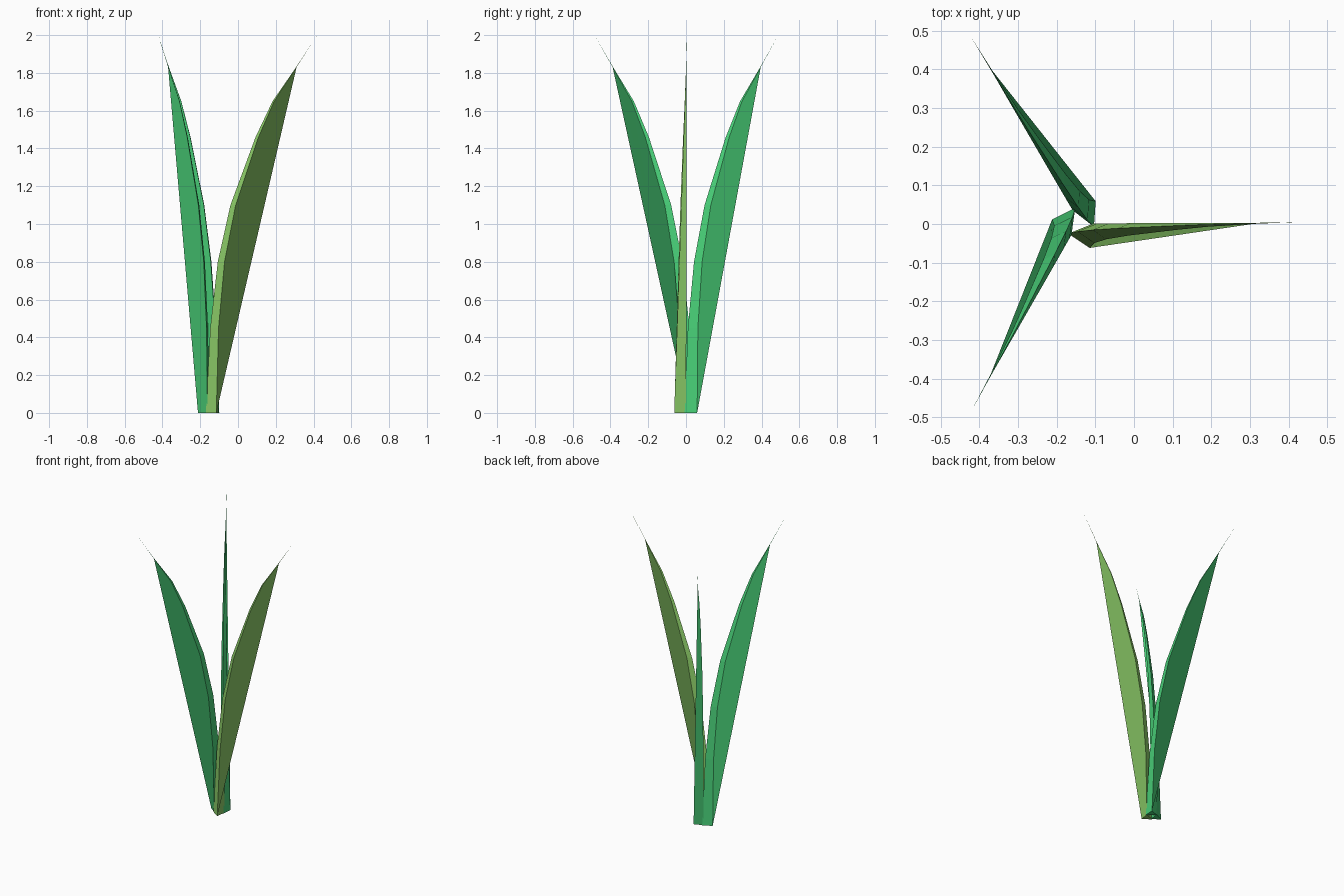
import bpy
import math
from mathutils import Matrix, Vector

cube = bpy.data.objects.get("Cube")
if cube:
    bpy.data.objects.remove(cube, do_unlink=True)


def make_material(name, rgb):
    mat = bpy.data.materials.new(name)
    mat.use_nodes = True
    colour = (*rgb, 1.0)
    mat.diffuse_color = colour
    mat.node_tree.nodes["Principled BSDF"].inputs["Base Color"].default_value = colour
    return mat


leaf_green = make_material("leaf_green", (0.065, 0.62, 0.185))
lime_green = make_material("lime_green", (0.262, 0.6, 0.138))

# Blade spine: reach outward, height, thickness factor
SPINE = [(0.012, 0, 1), (0.027, 0.45, 0.8), (0.061, 0.8, 0.65), (0.122, 1.1, 0.5),
         (0.246, 1.46, 0.28), (0.331, 1.65, 0.15), (0.451, 1.83, 0.04)]
TIP = (0.562, 0.002, 2.0)
# Triangular cross-section: inner ridge and two outer edges
SECTION = [(-0.04, 0.004), (0.015, -0.033), (0.024, 0.03)]
SWAY = -0.032
CENTRE = (-0.142, 0.003, 0)


def make_blade(name, angle, material):
    verts = [(x + dx * t, (SWAY + dy) * t, z)
             for x, z, t in SPINE for dx, dy in SECTION] + [TIP]
    turn = Matrix.Translation(CENTRE) @ Matrix.Rotation(math.radians(angle), 4, 'Z')
    verts = [turn @ Vector(v) for v in verts]
    last = len(SPINE) - 1
    tip = len(verts) - 1

    def ridge(i):
        return 3 * i

    def right(i):
        return 3 * i + 1

    def left(i):
        return 3 * i + 2

    # Curved strips either side of the ridge, and the base
    faces = [(ridge(0), left(0), right(0))]
    for i in range(last):
        faces.append((ridge(i), right(i), right(i + 1), ridge(i + 1)))
        faces.append((left(i), ridge(i), ridge(i + 1), left(i + 1)))
    faces.append((ridge(last), right(last), tip))
    faces.append((left(last), ridge(last), tip))

    # Outer web fanned from the foot of the right edge
    first_web = len(faces)
    foot = right(0)
    for i in range(last):
        faces.append((foot, left(i), left(i + 1)))
        if i > 0:
            faces.append((foot, right(i + 1), right(i)))
    faces.append((foot, left(last), right(last)))
    faces.append((right(last), left(last), tip))

    mesh = bpy.data.meshes.new(name)
    mesh.from_pydata(verts, [], faces)
    mesh.materials.append(material)
    mesh.update()

    # The web shades as a single flat face
    web_normal = Vector()
    for poly in mesh.polygons[first_web:]:
        web_normal += poly.normal * poly.area
    web_normal.normalize()
    normals = []
    for poly in mesh.polygons:
        n = web_normal if poly.index >= first_web else poly.normal
        normals.extend([tuple(n)] * poly.loop_total)
    mesh.normals_split_custom_set(normals)

    obj = bpy.data.objects.new(name, mesh)
    bpy.context.collection.objects.link(obj)
    return obj


make_blade("left_blade", 0, lime_green)
make_blade("back_blade", 120, leaf_green)
make_blade("front_blade", 240, leaf_green)
